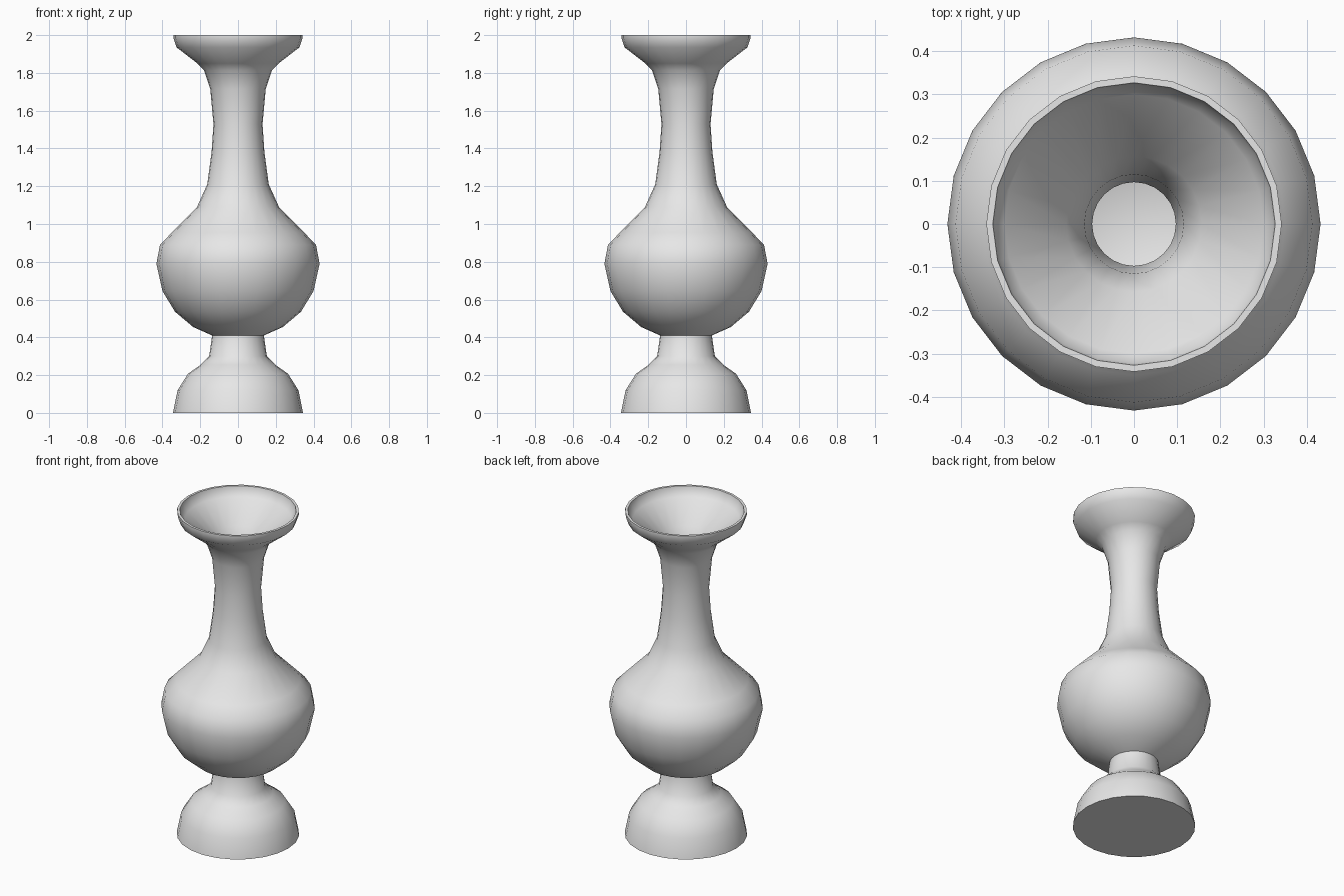
import bpy
import bmesh
import math

cube = bpy.data.objects.get("Cube")
if cube:
    bpy.data.objects.remove(cube, do_unlink=True)

SIDES = 24

clay = bpy.data.materials.new("light_grey_clay")
clay.use_nodes = True
colour = (0.8, 0.8, 0.8, 1)
clay.diffuse_color = colour
clay.node_tree.nodes["Principled BSDF"].inputs["Base Color"].default_value = colour

# Outer profile as (radius, height), from the foot to the rim
foot = [(0.344, 0), (0.32, 0.12), (0.265, 0.207), (0.197, 0.255),
        (0.153, 0.3), (0.137, 0.41)]
bulb = [(0.238, 0.455), (0.333, 0.535), (0.4, 0.645), (0.432, 0.79),
        (0.413, 0.89), (0.35, 0.955), (0.217, 1.09)]
neck = [(0.163, 1.21), (0.14, 1.38), (0.13, 1.53), (0.147, 1.715), (0.18, 1.815)]
lip = [(0.215, 1.85), (0.325, 1.935), (0.342, 1.985), (0.342, 2)]

# Inner profile, from the rim down to the floor of the bulb
hollow = [(0.327, 2), (0.322, 1.975), (0.3, 1.945), (0.157, 1.83),
          (0.115, 1.7), (0.097, 1.53), (0.11, 1.38), (0.135, 1.21),
          (0.19, 1.09), (0.37, 0.89), (0.39, 0.79), (0.3, 0.56), (0.12, 0.45)]


def lathe(name, profile):
    """Spin a profile about z and cap both ends."""
    bm = bmesh.new()
    rings = []
    for r, z in profile:
        angles = [math.tau * i / SIDES for i in range(SIDES)]
        rings.append([bm.verts.new((r * math.cos(a), r * math.sin(a), z)) for a in angles])
    for low, high in zip(rings, rings[1:]):
        for i in range(SIDES):
            j = (i + 1) % SIDES
            bm.faces.new((low[i], low[j], high[j], high[i]))
    bm.faces.new(rings[0][::-1])
    bm.faces.new(rings[-1])
    mesh = bpy.data.meshes.new(name)
    bm.to_mesh(mesh)
    bm.free()
    mesh.materials.append(clay)
    obj = bpy.data.objects.new(name, mesh)
    bpy.context.collection.objects.link(obj)
    return obj


# Vase: foot, bulb, neck, flared lip and hollow inside in one surface
vase = lathe("vase", foot + bulb + neck + lip + hollow)
bpy.ops.object.select_all(action='DESELECT')
vase.select_set(True)
bpy.context.view_layer.objects.active = vase
bpy.ops.object.shade_smooth_by_angle(angle=math.radians(50))
